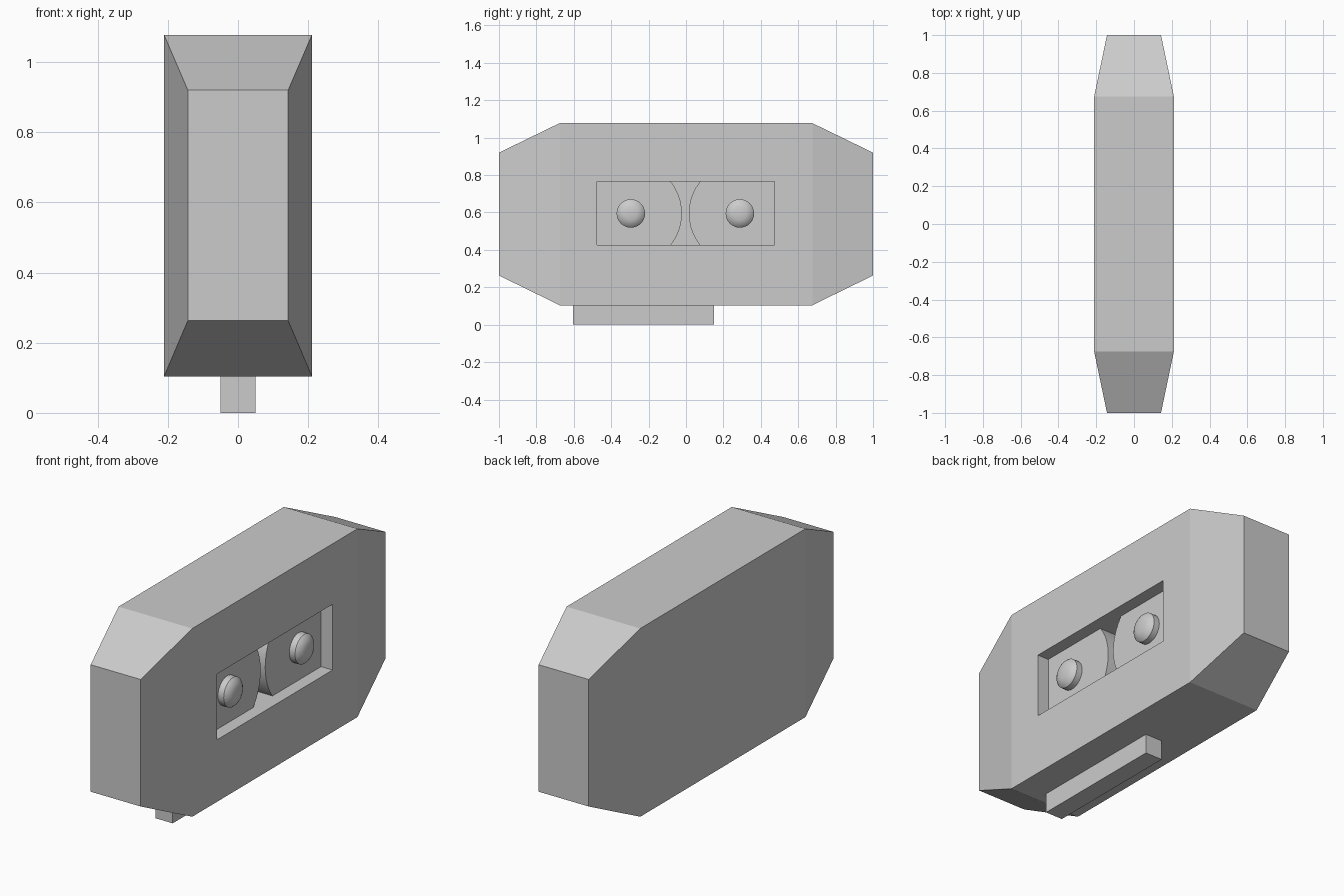
import bpy, bmesh, math

if "Cube" in bpy.data.objects:
    bpy.data.objects.remove(bpy.data.objects["Cube"])

CZ = 0.595           # height of recess and wheels
FACE = 0.145         # x of the wheel faces
FLOOR = -0.1         # x of the recess floor


def new_object(name, bm):
    bmesh.ops.recalc_face_normals(bm, faces=bm.faces)
    mesh = bpy.data.meshes.new(name)
    bm.to_mesh(mesh)
    bm.free()
    ob = bpy.data.objects.new(name, mesh)
    bpy.context.collection.objects.link(ob)
    return ob


def box(name, lo, hi):
    bm = bmesh.new()
    bmesh.ops.create_cube(bm, size=1)
    for v in bm.verts:
        v.co = [(a + b) / 2 + c * (b - a) for a, b, c in zip(lo, hi, v.co)]
    return new_object(name, bm)


def select_only(ob):
    bpy.ops.object.select_all(action='DESELECT')
    ob.select_set(True)
    bpy.context.view_layer.objects.active = ob


def lathe(name, profile, y, steps):
    """Spin (radius, x) points around an x-parallel axis."""
    bm = bmesh.new()
    verts = [bm.verts.new((x, y + r, CZ)) for r, x in profile]
    edges = [bm.edges.new(p) for p in zip(verts, verts[1:])]
    bmesh.ops.spin(bm, geom=verts + edges, cent=(0, y, CZ), axis=(1, 0, 0),
                   angle=math.tau, steps=steps)
    bmesh.ops.remove_doubles(bm, verts=bm.verts, dist=1e-4)
    ob = new_object(name, bm)
    select_only(ob)
    bpy.ops.object.shade_smooth_by_angle(angle=math.radians(35))
    return ob


# Body: rectangular sections tapering at both ends
bm = bmesh.new()
rings = []
for y, w, z0, z1 in [(-1, 0.143, 0.263, 0.92), (-0.675, 0.211, 0.104, 1.078),
                     (0.675, 0.211, 0.104, 1.078), (1, 0.143, 0.263, 0.92)]:
    rings.append([bm.verts.new((x, y, z)) for x, z in
                  [(-w, z0), (w, z0), (w, z1), (-w, z1)]])
for a, b in zip(rings, rings[1:]):
    for i in range(4):
        j = (i + 1) % 4
        bm.faces.new((a[i], a[j], b[j], b[i]))
bm.faces.new(rings[0])
bm.faces.new(rings[-1])
body = new_object("body", bm)

# Rectangular recess cut in the right side
cutter = box("recess_cutter", (FLOOR, -0.475, 0.425), (0.4, 0.472, 0.765))
cutter.hide_render = True
mod = body.modifiers.new("recess", 'BOOLEAN')
mod.operation = 'DIFFERENCE'
mod.solver = 'EXACT'
mod.object = cutter
select_only(body)
bpy.ops.object.modifier_apply(modifier=mod.name)
bpy.data.objects.remove(cutter)

# Wheels clipped by the recess walls, each with a domed rivet
for side, y in (("front", -0.295), ("back", 0.288)):
    lathe(side + "_wheel", [(0, FLOOR), (0.273, FLOOR), (0.273, FACE), (0, FACE)], y, 48)
    lathe(side + "_rivet", [(0.076, FACE - 0.01), (0.076, 0.178), (0.068, 0.187),
                            (0.053, 0.197), (0.035, 0.204), (0, 0.204)], y, 32)

# Foot bar underneath
box("foot_bar", (-0.05, -0.605, 0), (0.05, 0.15, 0.11))
